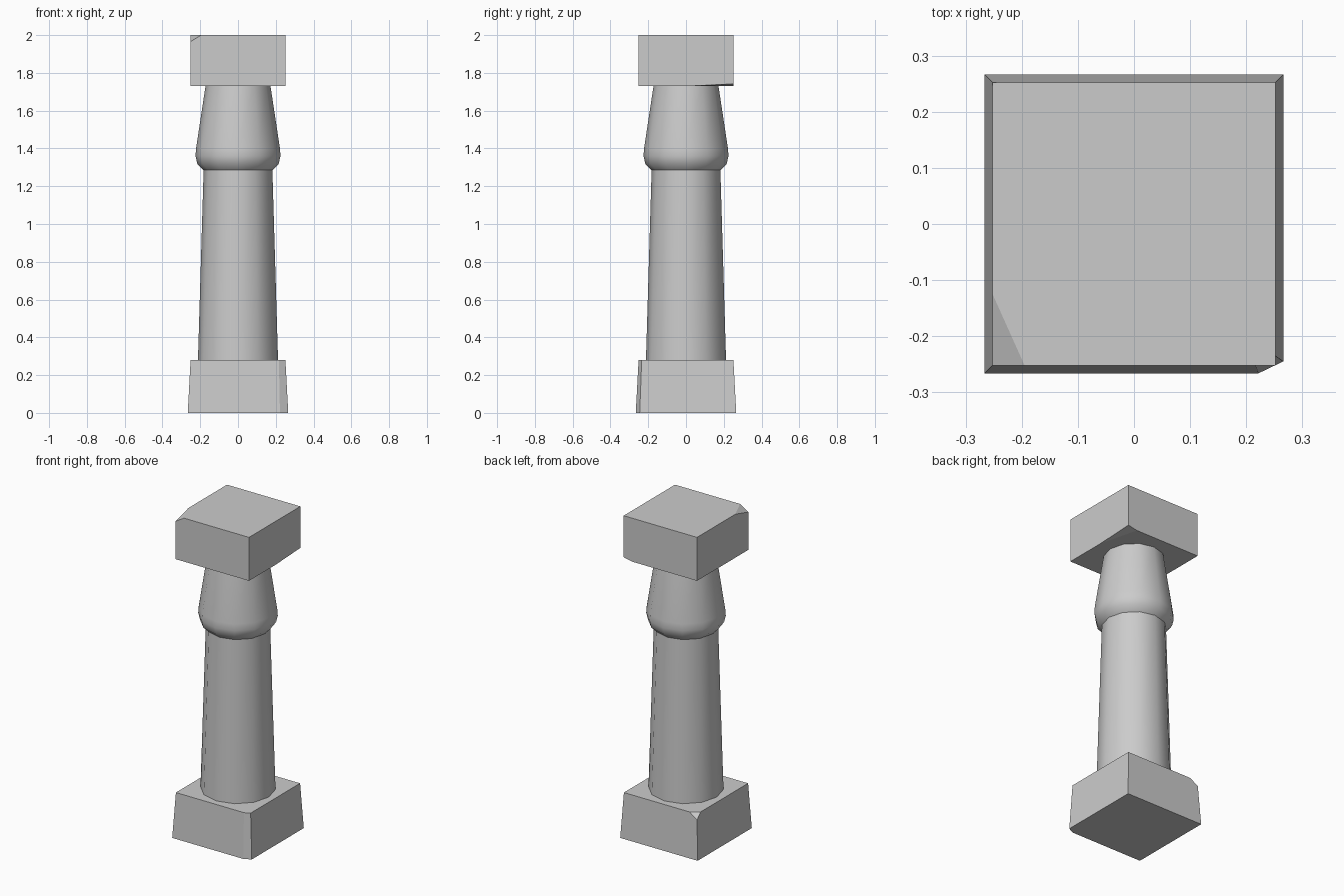
import bpy, bmesh, math
from mathutils import Vector

if "Cube" in bpy.data.objects:
    bpy.data.objects.remove(bpy.data.objects["Cube"])

SIDES = 12


def finish(bm, name):
    bmesh.ops.recalc_face_normals(bm, faces=bm.faces)
    mesh = bpy.data.meshes.new(name)
    bm.to_mesh(mesh)
    bm.free()
    obj = bpy.data.objects.new(name, mesh)
    bpy.context.collection.objects.link(obj)
    return obj


def chipped_block(name, z0, z1, half0, half1, chips):
    """Square block, tapered from half0 to half1, with corners sliced off."""
    bm = bmesh.new()
    bmesh.ops.create_cube(bm, size=2)
    for v in bm.verts:
        top = v.co.z > 0
        h = half1 if top else half0
        v.co = Vector((v.co.x * h, v.co.y * h, z1 if top else z0))
    centre = Vector((0, 0, (z0 + z1) / 2))
    for points in chips:
        a, b, c = map(Vector, points)
        n = (b - a).cross(c - a).normalized()
        if n.dot(a - centre) < 0:
            n = -n
        geom = bm.verts[:] + bm.edges[:] + bm.faces[:]
        bmesh.ops.bisect_plane(bm, geom=geom, plane_co=a, plane_no=n, clear_outer=True)
        bmesh.ops.holes_fill(bm, edges=[e for e in bm.edges if e.is_boundary])
    return finish(bm, name)


def lathe(name, profile):
    """Smooth turned part from (radius, height) points."""
    bm = bmesh.new()
    rings = [[bm.verts.new((r * math.cos(i * math.tau / SIDES),
                            r * math.sin(i * math.tau / SIDES), z))
              for i in range(SIDES)] for r, z in profile]
    for lo, hi in zip(rings, rings[1:]):
        for i in range(SIDES):
            j = (i + 1) % SIDES
            bm.faces.new((lo[i], lo[j], hi[j], hi[i]))
    bm.faces.new(rings[0])
    bm.faces.new(rings[-1])
    obj = finish(bm, name)
    bpy.ops.object.select_all(action='DESELECT')
    obj.select_set(True)
    bpy.context.view_layer.objects.active = obj
    bpy.ops.object.shade_smooth_by_angle(angle=math.radians(40))
    return obj


# Tapered base with a chipped front right edge and back left top corner
chipped_block("base_block", 0, 0.28, 0.266, 0.251, [
    [(0.222, -0.266, 0), (0.266, -0.245, 0), (0.25, -0.235, 0.28)],
    [(-0.2, 0.251, 0.28), (-0.251, 0.215, 0.28), (-0.253, 0.253, 0.245)],
])

# Top block, chipped on a front top corner and a back bottom corner
chipped_block("top_block", 1.73, 2.0, 0.252, 0.252, [
    [(-0.252, -0.125, 2), (-0.195, -0.252, 2), (-0.252, -0.252, 1.965)],
    [(0.252, 0.01, 1.73), (0.19, 0.252, 1.73), (0.252, 0.252, 1.742)],
])

# Column shaft
lathe("shaft", [(0.212, 0.28), (0.182, 1.285)])

# Bulging collar under the top block
lathe("collar", [(0.182, 1.285), (0.215, 1.318), (0.225, 1.36),
                 (0.222, 1.40), (0.172, 1.73)])
